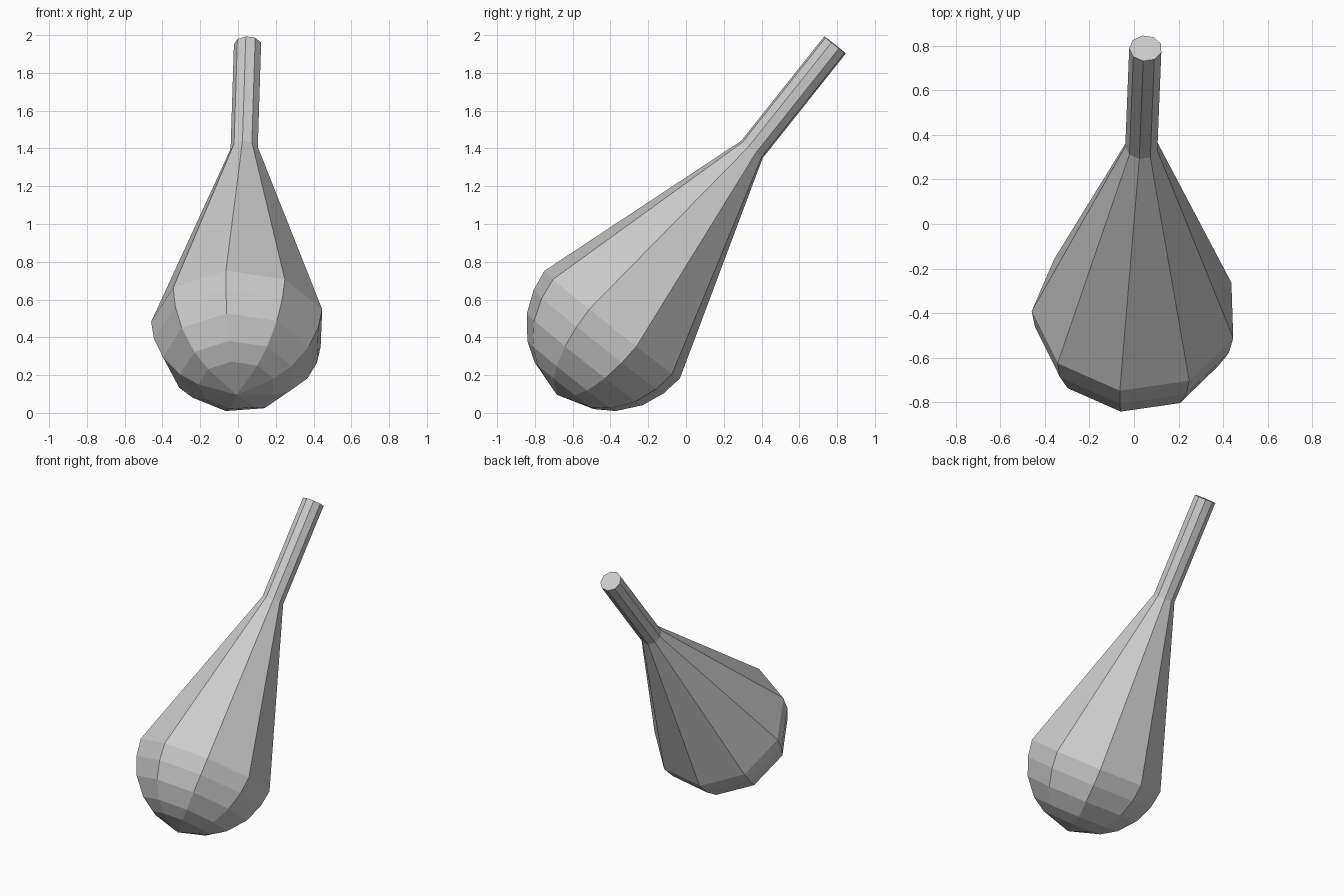
import bpy, bmesh
from math import sin, cos, radians
from mathutils import Vector, Matrix

if "Cube" in bpy.data.objects:
    bpy.data.objects.remove(bpy.data.objects["Cube"])

SIDES = 9
# (radius, distance along the axis) from the bulb's widest ring to the neck and tip
PROFILE = [(0.205, -0.410), (0.303, -0.347), (0.397, -0.235), (0.447, -0.115),
           (0.465, 0.0), (0.074, 1.188), (0.074, 1.895)]
POLE = -0.472

# Tilted lathe axis and frame
axis = Vector((0.025, 0.622, 0.782)).normalized()
side = (Vector((1, 0, 0)) - axis * axis.x).normalized()
frame = Matrix((side, axis.cross(side), axis)).transposed().to_4x4()
frame.translation = (0.005, -0.39, 0.465)

bm = bmesh.new()

# Rings of the bulb, tapered shoulder and straight neck
rings = []
for r, h in PROFILE:
    angles = [radians(-18.5 + 360 * i / SIDES) for i in range(SIDES)]
    rings.append([bm.verts.new((r * cos(a), r * sin(a), h)) for a in angles])
pole = bm.verts.new((0, 0, POLE))

for i in range(SIDES):
    j = (i + 1) % SIDES
    for a, b in zip(rings, rings[1:]):
        bm.faces.new((a[i], a[j], b[j], b[i]))
    bm.faces.new((pole, rings[0][j], rings[0][i]))
bm.faces.new(rings[-1])  # end of the neck

bm.transform(frame)
bmesh.ops.recalc_face_normals(bm, faces=bm.faces)

mesh = bpy.data.meshes.new("tilted_bulb_with_neck")
bm.to_mesh(mesh)
bm.free()
bpy.context.collection.objects.link(bpy.data.objects.new("tilted_bulb_with_neck", mesh))
